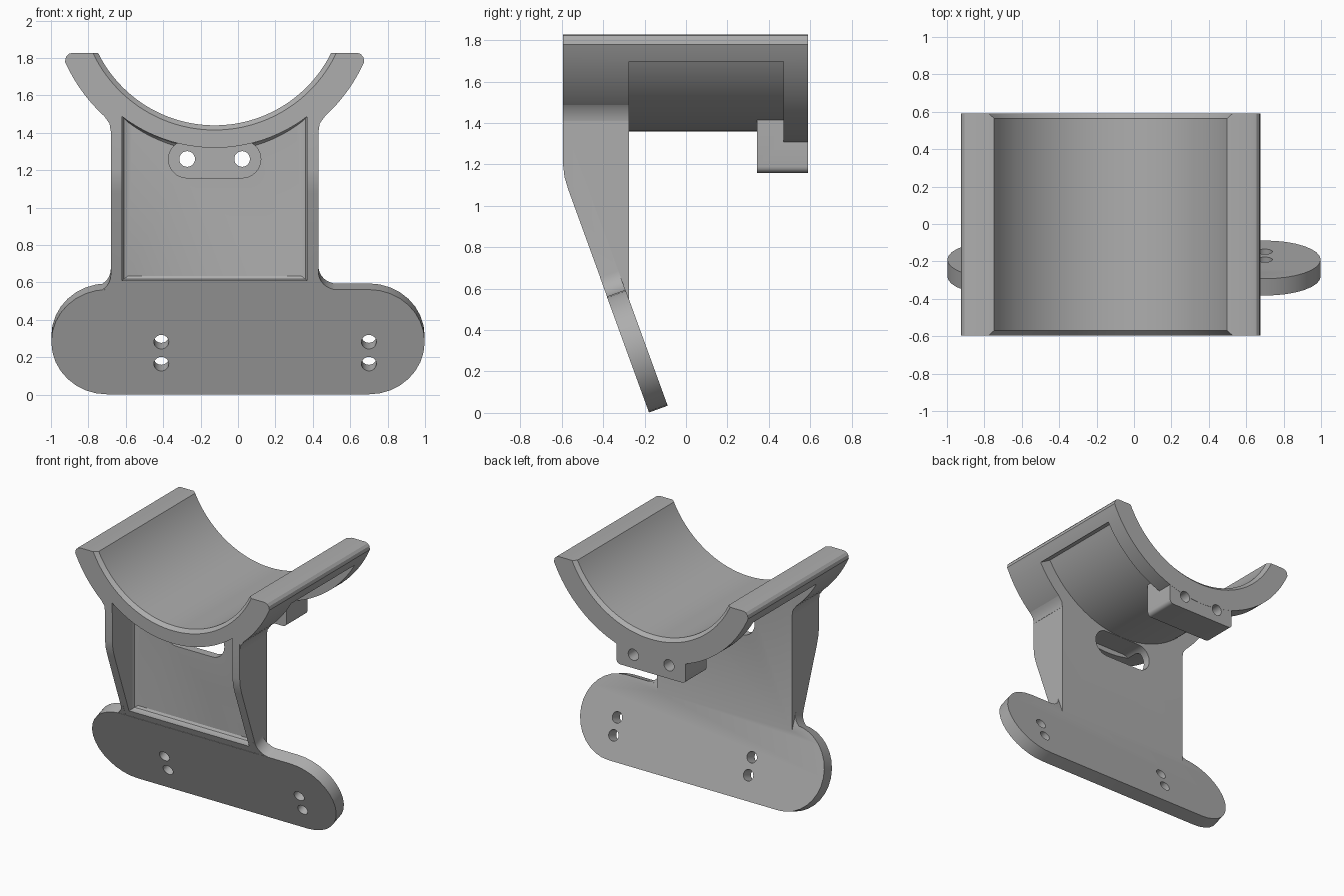
import bpy, bmesh
from math import sin, cos, pi, radians, sqrt
from mathutils import Vector

cube = bpy.data.objects.get("Cube")
if cube:
    bpy.data.objects.remove(cube)

grey = bpy.data.materials.new("plain grey")
grey.use_nodes = True
COLOUR = (0.42, 0.42, 0.42, 1)
grey.diffuse_color = COLOUR
grey.node_tree.nodes["Principled BSDF"].inputs["Base Color"].default_value = COLOUR

CX, CZ = -0.125, 2.135            # cradle axis
FRONT, REAR, PANEL = -0.595, 0.59, -0.275
HALF = 0.555                      # half width of the upright
TILT = radians(20)


def loft(name, sections):
    """Solid through matching closed sections, with flat end caps."""
    bm = bmesh.new()
    rings = [[bm.verts.new(p) for p in s] for s in sections]
    n = len(rings[0])
    for a, b in zip(rings, rings[1:]):
        for i in range(n):
            j = (i + 1) % n
            bm.faces.new((a[i], a[j], b[j], b[i]))
    bm.faces.new(rings[0])
    bm.faces.new(rings[-1])
    bmesh.ops.recalc_face_normals(bm, faces=bm.faces)
    mesh = bpy.data.meshes.new(name)
    bm.to_mesh(mesh)
    bm.free()
    ob = bpy.data.objects.new(name, mesh)
    mesh.materials.append(grey)
    bpy.context.collection.objects.link(ob)
    return ob


def along_y(name, pts, y0, y1):
    return loft(name, [[(x, y, z) for x, z in pts] for y in (y0, y1)])


def arc(cx, cz, r, a0, a1, n):
    angles = [radians(a0 + (a1 - a0) * i / n) for i in range(n + 1)]
    return [(cx + r * cos(a), cz + r * sin(a)) for a in angles]


def stadium(x0, x1, z, r, n=16):
    return arc(x1, z, r, -90, 90, n) + arc(x0, z, r, 90, 270, n)


def combine(target, tool, operation):
    mod = target.modifiers.new(operation.lower(), 'BOOLEAN')
    mod.operation, mod.solver, mod.object = operation, 'EXACT', tool
    bpy.context.view_layer.update()
    graph = bpy.context.evaluated_depsgraph_get()
    mesh = bpy.data.meshes.new_from_object(target.evaluated_get(graph))
    target.modifiers.clear()
    target.data = mesh
    bpy.data.objects.remove(tool)


def cut(target, tool):
    combine(target, tool, 'DIFFERENCE')


def join(target, tool):
    combine(target, tool, 'UNION')


def on_plate(x, v, depth):
    """Point in the tilted plate: v runs up the plate, depth goes to its rear."""
    start = Vector((0, -0.178, 0))
    up, back = Vector((0, -sin(TILT), cos(TILT))), Vector((0, cos(TILT), sin(TILT)))
    return start + up * (v + 0.3) + back * depth + Vector((x, 0, 0))


def along_plate(name, pts, d0, d1):
    return loft(name, [[on_plate(x, v, d) for x, v in pts] for d in (d0, d1)])


# Cradle: half pipe with rounded tips and chamfered inner rims
def cradle_section(y, inner):
    top = 1.828
    side = [(0.80, 1.78), (0.795, 1.805), (0.78, 1.822), (0.76, top)]
    a = math_angle = -26.1
    outer = arc(CX, CZ, 0.875, -180 - a, a, 56)
    dz = CZ - top
    end = -90 + 90 - 0
    x_in = sqrt(inner ** 2 - dz ** 2)
    from_angle = -Vector((x_in, dz)).angle(Vector((1, 0))) * 180 / pi
    inside = arc(CX, CZ, inner, from_angle, -180 - from_angle, 56)
    right = [(CX + x, z) for x, z in side]
    left = [(CX - x, z) for x, z in reversed(side)]
    return [(x, y, z) for x, z in outer + right + inside + left]


bracket = loft("cradle_bracket", [
    cradle_section(FRONT, 0.72), cradle_section(FRONT + 0.025, 0.695),
    cradle_section(REAR - 0.025, 0.695), cradle_section(REAR, 0.72)])

# Shallow recess around the underside of the cradle
recess = arc(CX, CZ, 0.775, -150, -30, 48) + arc(CX, CZ, 1.0, -30, -150, 48)
cut(bracket, along_y("recess_cutter", recess, PANEL - 0.001, 0.47))


def bore():
    return along_y("bore_cutter", arc(CX, CZ, 0.76, 0, 354, 59), -1, 1)


# Upright box with a sloping lower front
def slope(z):
    return -0.176 - z * sin(TILT) / cos(TILT)


profile = [(PANEL, 1.55), (PANEL, 0.5), (slope(0.45), 0.45), (slope(1.08), 1.08),
           (FRONT + 0.008, 1.14), (FRONT + 0.001, 1.2), (FRONT + 0.001, 1.55)]
upright = loft("upright", [[(CX + s * HALF, y, z) for y, z in profile] for s in (-1, 1)])
cut(upright, bore())
join(bracket, upright)

# Small blends where the upright meets the cradle
for s in (-1, 1):
    blend = [(0.53, 1.4), (0.556, 1.41), (0.562, 1.45), (0.59, 1.488), (0.53, 1.5)]
    pts = [(CX + s * x, z) for x, z in blend]
    join(bracket, along_y("blend", pts, FRONT + 0.002, PANEL - 0.001))

# Rear screw block below the cradle
block = along_y("rear_block", arc(CX - 0.255, 1.19, 0.03, 180, 270, 5)
                + arc(CX + 0.255, 1.19, 0.03, 270, 360, 5)
                + [(CX + 0.285, 1.5), (CX - 0.285, 1.5)], 0.342, REAR - 0.001)
cut(block, bore())
join(bracket, block)

# Tilted mounting plate with rounded ends and concave corner fillets
plate = along_plate("mounting_plate", stadium(-0.7, 0.7, 0, 0.298), 0, 0.096)
join(bracket, plate)
for s, v in ((-1, 0.28), (1, 0.297)):
    edge = CX + s * HALF
    curve = [(edge + s * (0.1 - 0.1 * cos(t)), v + 0.1 - 0.1 * sin(t))
             for t in [i * pi / 16 for i in range(9)]]
    pts = [(edge - s * 0.02, v + 0.1)] + curve + [(edge + s * 0.1, 0.24), (edge - s * 0.02, 0.24)]
    join(bracket, along_plate("corner_fillet", pts, 0.001, 0.095))

# Front cavity between the side ribs, with a softened floor
cavity = arc(CX, CZ, 0.815, -127.4, -52.6, 32) + [(CX + 0.495, 0.61), (CX - 0.495, 0.61)]
floor = PANEL - 0.06
steps = [(-0.8, 1), (floor - 0.03, 1), (floor - 0.01, 0.98), (floor, 0.94)]
cut(bracket, loft("cavity_cutter", [
    [(CX + (x - CX) * k, y, 1 + (z - 1) * k) for x, z in cavity] for y, k in steps]))

# Slot through the panel and screw holes through the block
cut(bracket, along_y("slot_cutter", stadium(CX - 0.147, CX + 0.147, 1.259, 0.1), -0.45, -0.26))
for s in (-1, 1):
    hole = arc(CX + s * 0.147, 1.26, 0.042, 0, 345, 23)
    cut(bracket, along_y("block_hole_cutter", hole, 0.2, 0.8))

# Pairs of holes in the plate
for x in (-0.41, 0.70):
    for v in (0.0, -0.125):
        hole = arc(x, v, 0.04, 0, 345, 23)
        cut(bracket, along_plate("plate_hole_cutter", hole, -0.1, 0.2))

bpy.ops.object.select_all(action='DESELECT')
bracket.select_set(True)
bpy.context.view_layer.objects.active = bracket
bpy.ops.object.shade_smooth_by_angle(angle=radians(30))
